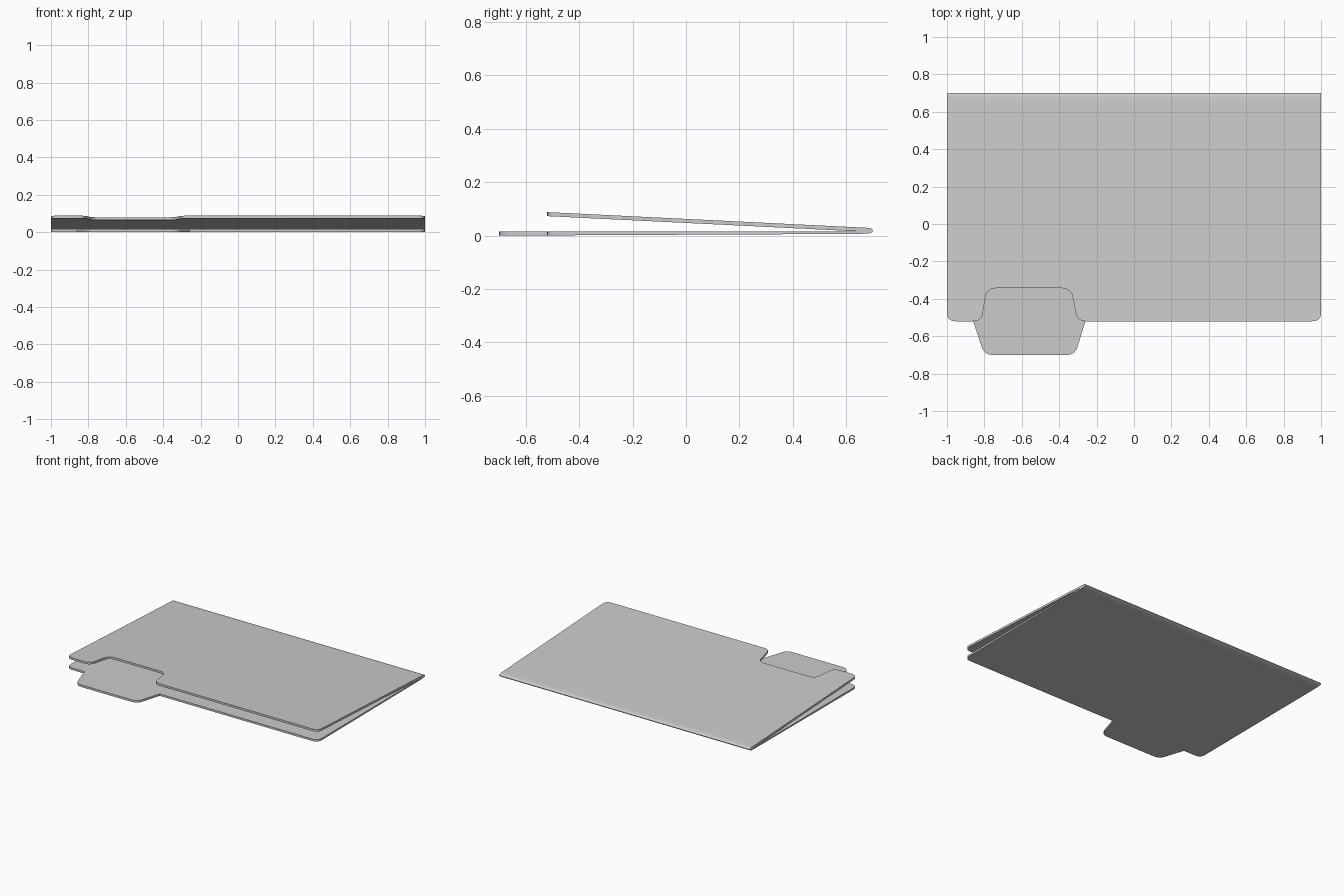
import bpy, bmesh, math
from mathutils import Vector

if "Cube" in bpy.data.objects:
    bpy.data.objects.remove(bpy.data.objects["Cube"])

BACK = 0.65    # where the flat leaves meet the fold
FRONT = -0.52  # front edge of both leaves


def rounded(points, steps=5):
    """Outline from (x, y, fillet) corners."""
    out = []
    n = len(points)
    for i, (x, y, d) in enumerate(points):
        p = Vector((x, y))
        if d == 0:
            out.append(p)
            continue
        a = p + (Vector(points[i - 1][:2]) - p).normalized() * d
        b = p + (Vector(points[(i + 1) % n][:2]) - p).normalized() * d
        for k in range(steps + 1):
            t = k / steps
            out.append(a * (1 - t) ** 2 + p * 2 * t * (1 - t) + b * t * t)
    return out


def leaf(bm, outline, low, high):
    """Sheet between two sloped heights, left open along the back edge."""
    lo = [bm.verts.new((p.x, p.y, low(p.y))) for p in outline]
    hi = [bm.verts.new((p.x, p.y, high(p.y))) for p in outline]
    bm.faces.new(lo[::-1])
    bm.faces.new(hi)
    for i in range(len(lo)):
        j = (i + 1) % len(lo)
        if outline[i].y == BACK and outline[j].y == BACK:
            continue
        bm.faces.new((lo[i], lo[j], hi[j], hi[i]))


def bottom_low(y):
    return 0.0065 * max(0, y + 0.70) / (BACK + 0.70)


def bottom_high(y):
    return 0.015


def top_high(y):
    return 0.088 - 0.049 * (y - FRONT)


def top_low(y):
    return top_high(y) - 0.015


bm = bmesh.new()

# Bottom leaf with the projecting tab
leaf(bm, rounded([
    (-1, BACK, 0), (-1, FRONT, 0.045), (-0.86, FRONT, 0),
    (-0.80, -0.70, 0.045), (-0.315, -0.70, 0.045), (-0.26, FRONT, 0),
    (1, FRONT, 0.045), (1, BACK, 0)]), bottom_low, bottom_high)

# Top leaf with the matching notch
leaf(bm, rounded([
    (-1, BACK, 0), (-1, FRONT, 0.045), (-0.815, FRONT, 0.045),
    (-0.787, -0.343, 0.05), (-0.337, -0.343, 0.05), (-0.303, FRONT, 0.045),
    (1, FRONT, 0.045), (1, BACK, 0)]), top_low, top_high)

# Rounded fold joining the leaves along the back
profile = [
    (BACK, bottom_high(BACK)), (BACK, bottom_low(BACK)), (0.685, 0.008),
    (0.694, 0.011), (0.699, 0.015), (0.70, 0.019), (0.698, 0.023),
    (0.692, 0.027), (0.682, 0.0291), (BACK, top_high(BACK)),
    (BACK, top_low(BACK))]
left = [bm.verts.new((-1, y, z)) for y, z in profile]
right = [bm.verts.new((1, y, z)) for y, z in profile]
bm.faces.new(left)
bm.faces.new(right[::-1])
for i in range(len(profile)):
    j = (i + 1) % len(profile)
    if i in (0, len(profile) - 2):   # open where the leaves attach
        continue
    bm.faces.new((left[i], left[j], right[j], right[i]))

bmesh.ops.remove_doubles(bm, verts=bm.verts, dist=0.0001)
bmesh.ops.recalc_face_normals(bm, faces=bm.faces)

mesh = bpy.data.meshes.new("folder")
bm.to_mesh(mesh)
bm.free()
folder = bpy.data.objects.new("folder", mesh)
bpy.context.collection.objects.link(folder)
bpy.context.view_layer.objects.active = folder
folder.select_set(True)
bpy.ops.object.shade_smooth_by_angle(angle=math.radians(30))
